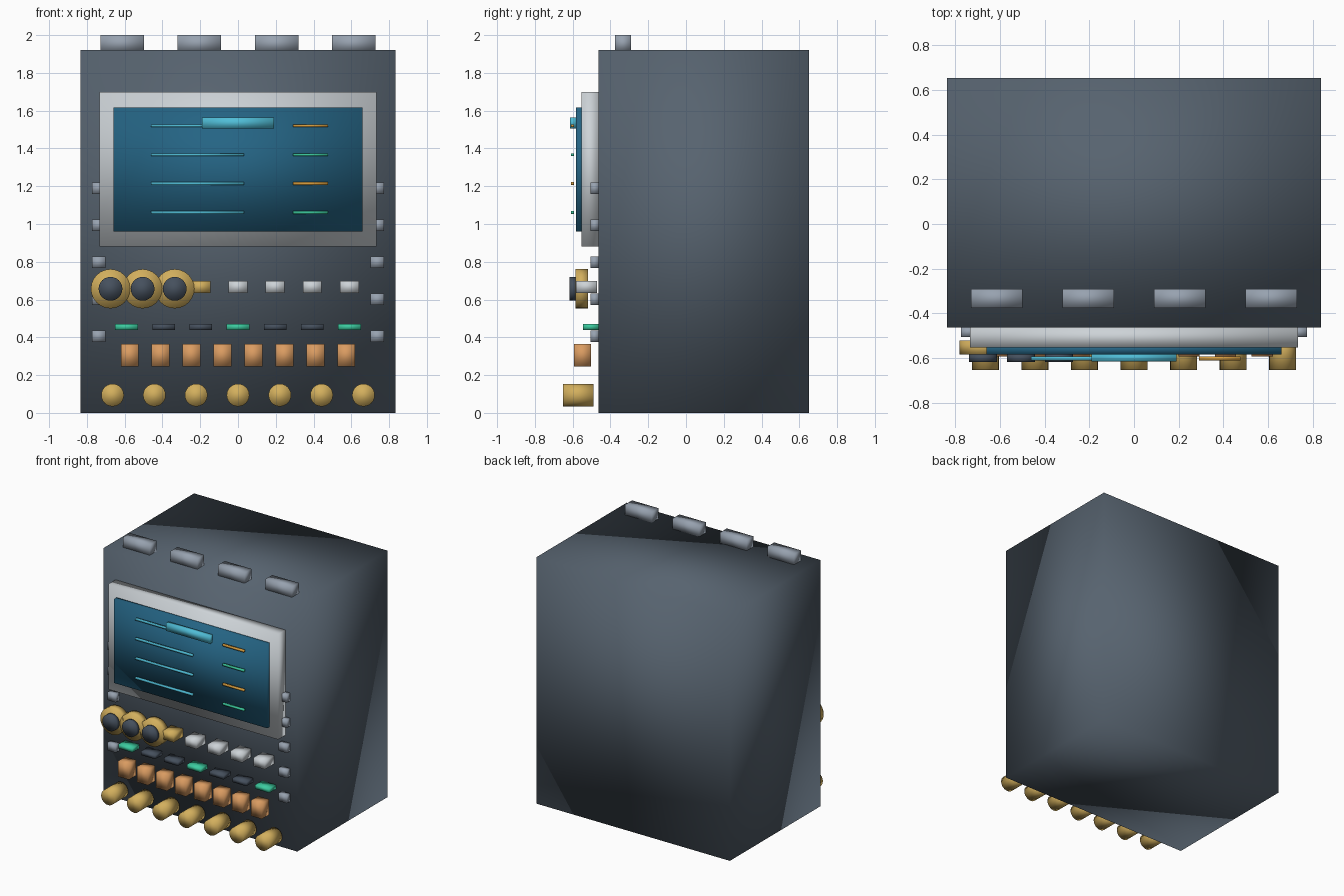
import bpy
import math

cube = bpy.data.objects.get("Cube")
if cube:
    bpy.data.objects.remove(cube, do_unlink=True)


def material(name, r, g, b):
    m = bpy.data.materials.new(name)
    m.use_nodes = True
    m.diffuse_color = (r, g, b, 1)
    m.node_tree.nodes["Principled BSDF"].inputs["Base Color"].default_value = (r, g, b, 1)
    return m


slate = material("slate", 0.095, 0.125, 0.16)
dark = material("dark_slate", 0.06, 0.08, 0.11)
steel = material("steel_grey", 0.31, 0.36, 0.43)
pale = material("pale_grey", 0.61, 0.65, 0.68)
blue = material("screen_blue", 0.018, 0.127, 0.23)
cyan = material("cyan", 0.08, 0.51, 0.68)
green = material("green", 0.045, 0.6, 0.35)
amber = material("amber", 0.7, 0.35, 0.05)
gold = material("gold", 0.65, 0.43, 0.11)
copper = material("copper", 0.7, 0.33, 0.12)


def finish(name, mat):
    obj = bpy.context.object
    obj.name = name
    obj.data.materials.append(mat)
    bpy.ops.object.transform_apply(location=False, rotation=True, scale=True)
    bpy.ops.object.shade_smooth()
    return obj


def box(name, mat, x, z, width, height, front, back):
    """Box centred on x and z, reaching from front to back along y."""
    bpy.ops.mesh.primitive_cube_add(size=1, location=(x, (front + back) / 2, z))
    bpy.context.object.scale = (width, back - front, height)
    return finish(name, mat)


def disc(name, mat, x, z, radius, front, back):
    """Cylinder pointing along y."""
    bpy.ops.mesh.primitive_cylinder_add(
        vertices=24, radius=radius, depth=back - front,
        location=(x, (front + back) / 2, z), rotation=(math.pi / 2, 0, 0))
    return finish(name, mat)


def row(count, half_span):
    """Evenly spaced positions across the panel."""
    return [half_span * (2 * i / (count - 1) - 1) for i in range(count)]


FACE = -0.462

# Cabinet and the tabs along its top
box("cabinet", slate, 0, 0.96, 1.67, 1.92, FACE, 0.652)
for x in row(4, 0.613):
    box("top_tab", steel, x, 1.955, 0.23, 0.09, -0.375, -0.29)

# Display
box("screen_frame", pale, 0, 1.29, 1.465, 0.82, -0.552, FACE)
box("screen", blue, 0, 1.288, 1.32, 0.655, -0.583, -0.54)
box("title_bar", cyan, 0, 1.535, 0.38, 0.06, -0.615, -0.58)
for i in range(4):
    z = 1.52 - i * 0.153
    box("text_line", cyan, -0.214, z, 0.492, 0.015, -0.609, -0.592)
    box("value_line", green if i % 2 else amber, 0.384, z, 0.185, 0.015, -0.609, -0.592)

# Side clips
for side in (-1, 1):
    for i in range(5):
        box("side_clip", steel, side * 0.738, 1.19 - i * 0.196, 0.072, 0.06, -0.505, FACE)

# Dials
for x in (-0.675, -0.505, -0.335):
    disc("dial_ring", gold, x, 0.657, 0.104, -0.584, -0.52)
    disc("dial_cap", dark, x, 0.657, 0.063, -0.617, -0.58)

# Keys and indicator lamps
for i, x in enumerate(row(7, 0.59)):
    box("key", gold if i < 3 else pale, x, 0.667, 0.1, 0.065, -0.583, -0.47)
    box("lamp", dark if i % 3 else green, x, 0.455, 0.12, 0.032, -0.545, FACE)

# Copper switches
for x in row(8, 0.573):
    box("switch", copper, x, 0.306, 0.095, 0.12, -0.593, -0.503)

# Bottom knobs
for x in row(7, 0.664):
    disc("knob", gold, x, 0.094, 0.06, -0.652, -0.49)
